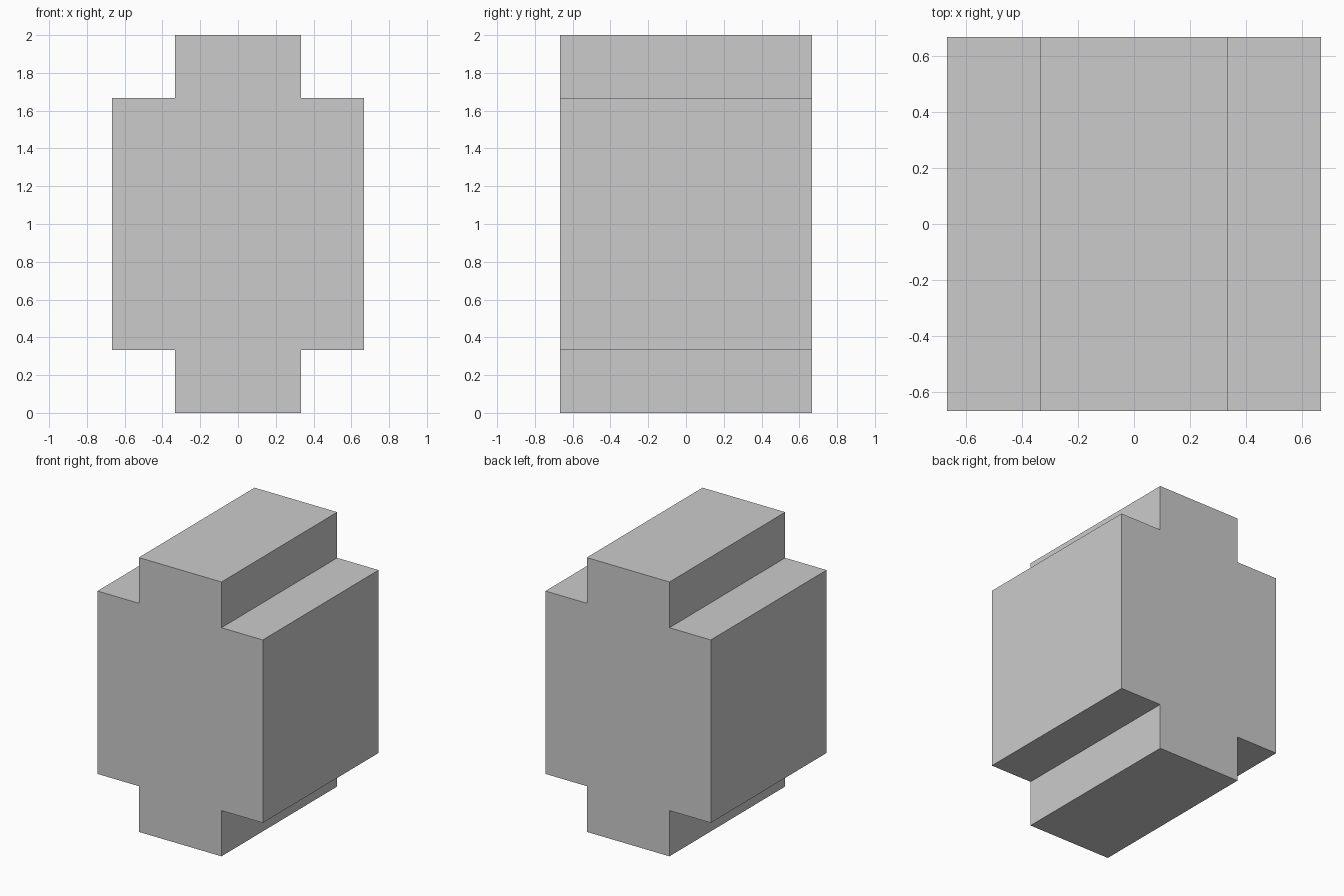
import bpy, bmesh

if "Cube" in bpy.data.objects:
    bpy.data.objects.remove(bpy.data.objects["Cube"])

U = 1 / 3  # grid unit

# Right half of the front profile (x, z), bottom to top, then mirrored
right = [(U, 0), (U, U), (2 * U, U), (2 * U, 5 * U), (U, 5 * U), (U, 6 * U)]
profile = right + [(-x, z) for x, z in reversed(right)]

# Stepped block: extrude the profile from front to back
bm = bmesh.new()
face = bm.faces.new([bm.verts.new((x, -2 * U, z)) for x, z in profile])
ext = bmesh.ops.extrude_face_region(bm, geom=[face], use_keep_orig=True)
verts = [g for g in ext["geom"] if isinstance(g, bmesh.types.BMVert)]
bmesh.ops.translate(bm, verts=verts, vec=(0, 4 * U, 0))
bmesh.ops.recalc_face_normals(bm, faces=bm.faces)

mesh = bpy.data.meshes.new("stepped_block")
bm.to_mesh(mesh)
bm.free()
block = bpy.data.objects.new("stepped_block", mesh)
bpy.context.collection.objects.link(block)
